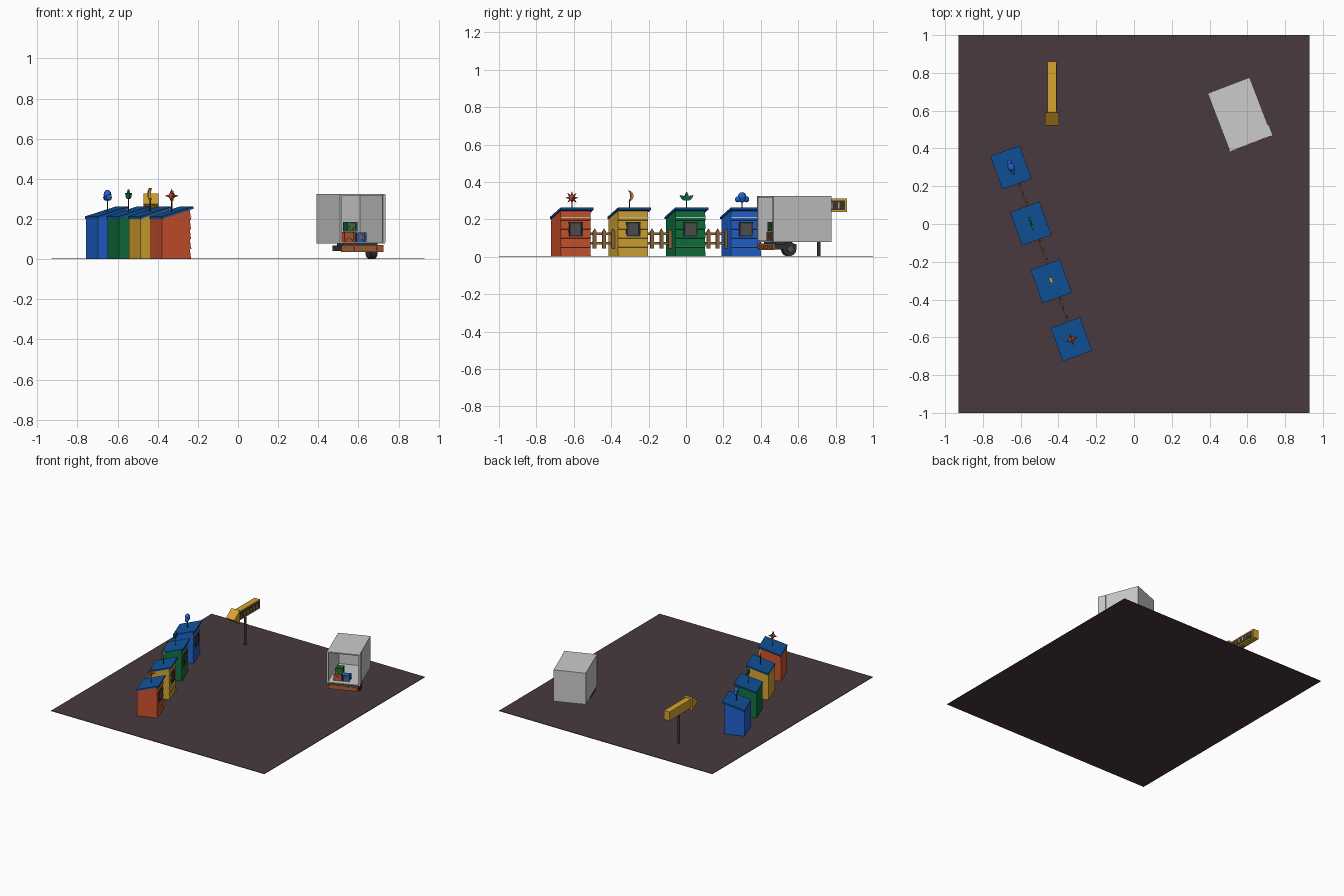
import bpy, bmesh, math
from mathutils import Matrix, Vector

if "Cube" in bpy.data.objects:
    bpy.data.objects.remove(bpy.data.objects["Cube"])

def mat(name, r, g, b):
    m = bpy.data.materials.new(name)
    m.diffuse_color = (r, g, b, 1)
    m.use_nodes = True
    m.node_tree.nodes["Principled BSDF"].inputs["Base Color"].default_value = m.diffuse_color
    return m

GROUND = mat("dark plum ground", .065, .041, .05)
PALE = mat("pale grey", .60, .60, .60)
RED = mat("orange red", .60, .085, .025)
YELLOW = mat("mustard yellow", .66, .37, .03)
GREEN = mat("leaf green", .005, .165, .045)
BLUE = mat("bright blue", .015, .12, .60)
ROOF = mat("deep blue", .005, .083, .32)
WOOD = mat("fence wood", .30, .15, .045)
DARK = mat("charcoal", .035, .035, .038)
GLASS = mat("window grey", .09, .09, .10)

def frame(x, y, deg):
    return Matrix.Translation((x, y, 0)) @ Matrix.Rotation(math.radians(deg), 4, 'Z')

def finish(bm, name, m, M, smooth=False):
    bmesh.ops.recalc_face_normals(bm, faces=bm.faces)
    me = bpy.data.meshes.new(name)
    bm.to_mesh(me)
    bm.free()
    me.materials.append(m)
    for p in me.polygons:
        p.use_smooth = smooth
    ob = bpy.data.objects.new(name, me)
    ob.matrix_world = M
    bpy.context.collection.objects.link(ob)
    return ob

def box(name, m, x0, x1, y0, y1, z0, z1, M=Matrix(), tilt=0):
    # tilt turns the box about its own local x axis
    bm = bmesh.new()
    bmesh.ops.create_cube(bm, size=1)
    bmesh.ops.scale(bm, vec=(x1 - x0, y1 - y0, z1 - z0), verts=bm.verts)
    T = Matrix.Translation(((x0 + x1) / 2, (y0 + y1) / 2, (z0 + z1) / 2))
    bm.transform(T @ Matrix.Rotation(math.radians(tilt), 4, 'X'))
    return finish(bm, name, m, M)

def prism(name, m, pts, lo, hi, axis, M=Matrix()):
    # outline extruded along y (points are x,z) or along x (points are y,z)
    put = (lambda a, b, t: (a, t, b)) if axis == 'y' else (lambda a, b, t: (t, a, b))
    bm = bmesh.new()
    A = [bm.verts.new(put(a, b, lo)) for a, b in pts]
    B = [bm.verts.new(put(a, b, hi)) for a, b in pts]
    bm.faces.new(A)
    bm.faces.new(B[::-1])
    for i in range(len(pts)):
        j = (i + 1) % len(pts)
        bm.faces.new((A[i], A[j], B[j], B[i]))
    return finish(bm, name, m, M)

def cone(name, m, p, q, r1, r2, M=Matrix(), seg=12):
    p, q = Vector(p), Vector(q)
    bm = bmesh.new()
    bmesh.ops.create_cone(bm, cap_ends=True, segments=seg, radius1=r1, radius2=r2, depth=(q - p).length)
    rot = (q - p).to_track_quat('Z', 'Y').to_matrix().to_4x4()
    bm.transform(Matrix.Translation((p + q) / 2) @ rot)
    return finish(bm, name, m, M)

def ball(name, m, c, r, M=Matrix(), scale=(1, 1, 1)):
    bm = bmesh.new()
    bmesh.ops.create_uvsphere(bm, u_segments=16, v_segments=10, radius=r)
    bm.transform(Matrix.Translation(c) @ Matrix.Diagonal((*scale, 1)))
    return finish(bm, name, m, M, True)

# paved base
box("base_slab", GROUND, -.93, .93, -1, 1, 0, .004)

# roof-top emblems, one per hut
EZ = .315
def sun(M):
    ball("sun_core", RED, (0, 0, EZ), .017, M)
    rays = [(0, math.cos(i * math.pi / 4), math.sin(i * math.pi / 4)) for i in range(8)]
    rays += [(1, 0, 0), (-1, 0, 0)]
    for d in rays:
        d = Vector(d)
        c = Vector((0, 0, EZ))
        cone("sun_ray", RED, c + d * .01, c + d * .036, .008, .0005, M, 6)

def moon(M):
    n = 14
    outer = [(-.009 + .03 * math.sin(math.pi * i / n), .324 - .03 * math.cos(math.pi * i / n)) for i in range(n + 1)]
    inner = [(-.009 + .016 * math.sin(math.pi * i / n), .324 + .03 * math.cos(math.pi * i / n)) for i in range(1, n)]
    prism("crescent", YELLOW, outer + inner, -.007, .007, 'x', M)

def sprig(M):
    for a in (-52, 0, 52):
        R = Matrix.Translation((0, 0, .30)) @ Matrix.Rotation(math.radians(a), 4, 'X')
        prism("leaf", GREEN, [(0, 0), (.010, .017), (.009, .03), (0, .047), (-.009, .03), (-.010, .017)],
              -.005, .005, 'x', M @ R)

def cloud(M):
    for y, z, r in ((-.024, .307, .016), (.024, .307, .016), (0, .322, .023), (0, .306, .017)):
        ball("cloud_puff", BLUE, (0, y, z), r, M, (.8, 1, 1))

# huts: lapped boards on the window side, mono-pitch roof
huts = [(-.33, -.61, RED, sun), (-.437, -.303, YELLOW, moon),
        (-.545, .003, GREEN, sprig), (-.65, .30, BLUE, cloud)]
slope = .05 / .164
for x, y, m, emblem in huts:
    M = frame(x, y, 20)
    outline = [(-.083, .004)]
    for i in range(5):
        z = .004 + i * .048
        outline += [(.070, z), (.064, min(z + .046, .243))]
    outline += [(.064, .245), (-.083, .202)]
    prism("hut_walls", m, outline, -.088, .082, 'y', M)
    prism("hut_roof", ROOF, [(-.084, .201), (.081, .251), (.081, .263), (-.084, .213)], -.094, .094, 'y', M)
    # window and trim strips
    box("window_pane", GLASS, .06, .0715, -.035, .029, .115, .180, M)
    for a, b, c, d in ((-.042, .036, .108, .117), (-.042, .036, .178, .187),
                       (-.042, -.033, .108, .187), (.027, .036, .108, .187)):
        box("window_frame", DARK, .062, .074, a, b, c, d, M)
    for z in (.051, .208):
        box("trim_strip", PALE, .062, .0715, -.088, .082, z, z + .005, M)
    cone("emblem_pole", DARK, (0, 0, .225), (0, 0, .305), .003, .003, M, 8)
    emblem(M)

# picket fences between huts
for a, b in zip(huts, huts[1:]):
    M = frame((a[0] + b[0]) / 2 + .012, (a[1] + b[1]) / 2, 20)
    for z in (.065, .115):
        box("fence_rail", WOOD, -.006, 0, -.075, .075, z, z + .014, M)
    for y in (-.035, .018, .068):
        prism("fence_picket", WOOD, [(y - .010, .045), (y + .010, .045), (y + .010, .135),
                                     (y, .15), (y - .010, .135)], 0, .007, 'x', M)

# cargo trailer, open toward the front
T = frame(.56, .58, 21)
W, L, t = .119, .165, .006
box("trailer_floor", PALE, -W, W, -L, L, .078, .086, T)
box("trailer_roof", PALE, -W, W, -L, L, .317, .325, T)
box("trailer_back_wall", PALE, -W, W, L - t, L, .086, .317, T)
for s in (-1, 1):
    a, b = sorted((s * W, s * (W - t)))
    box("trailer_side_wall", PALE, a, b, -L, L - t, .086, .317, T)
    a, b = sorted((s * (W + .002), s * (W - .010)))
    box("opening_post", PALE, a, b, -L - .003, -L + .008, .078, .325, T)
box("folded_door", PALE, W, W + .005, -L, -L + .062, .082, .321, T)

# undercarriage, bumper and wheel
box("chassis", DARK, -.108, .108, -.16, -.03, .04, .068, T)
box("chassis_link", DARK, -.09, .09, -.14, -.05, .066, .08, T)
box("rear_bumper", WOOD, -.112, .112, -.168, -.158, .036, .07, T)
for i in range(4):
    x = -.105 + i * .06
    box("bumper_marker", RED, x, x + .03, -.171, -.167, .042, .064, T)
cone("wheel_tyre", DARK, (.068, -.067, .041), (.106, -.067, .041), .037, .037, T, 24)
cone("wheel_hub", GLASS, (.10, -.067, .041), (.110, -.067, .041), .019, .016, T, 16)

# stacked crates with braced faces
def crate(name, m, x, y, z, s):
    h = s / 2
    box(name, m, x - h, x + h, y - h, y + h, z, z + s, T)
    for a in (-h, h):
        for b in (-h, h):
            box(name + "_post", m, x + a - .004, x + a + .004, y + b - .004, y + b + .004, z, z + s, T)
    F = T @ Matrix.Translation((x, y - h, z + h)) @ Matrix.Rotation(math.pi / 2, 4, 'Z')
    for r in (-45, 45):
        box(name + "_brace", WOOD, -.003, .003, -s * .58, s * .58, -.003, .003, F, r)

crate("red_crate", RED, -.052, -.10, .086, .05)
crate("blue_crate", BLUE, .010, -.10, .086, .046)
crate("green_crate", GREEN, -.040, -.10, .138, .048)

# arrow sign on a post
S = frame(-.434, 0, 0)
cone("sign_post", DARK, (0, .71, 0), (0, .71, .25), .009, .009, S, 12)
box("sign_bar", YELLOW, -.024, .024, .585, .86, .24, .31, S)
prism("sign_arrowhead", YELLOW, [(.59, .222), (.59, .328), (.522, .275)], -.037, .037, 'x', S)
box("sign_panel", DARK, .02, .027, .60, .85, .25, .30, S)
for i in range(6):
    y = .622 + i * .038
    box("sign_panel_bar", YELLOW, .024, .029, y, y + .009, .259, .291, S)
